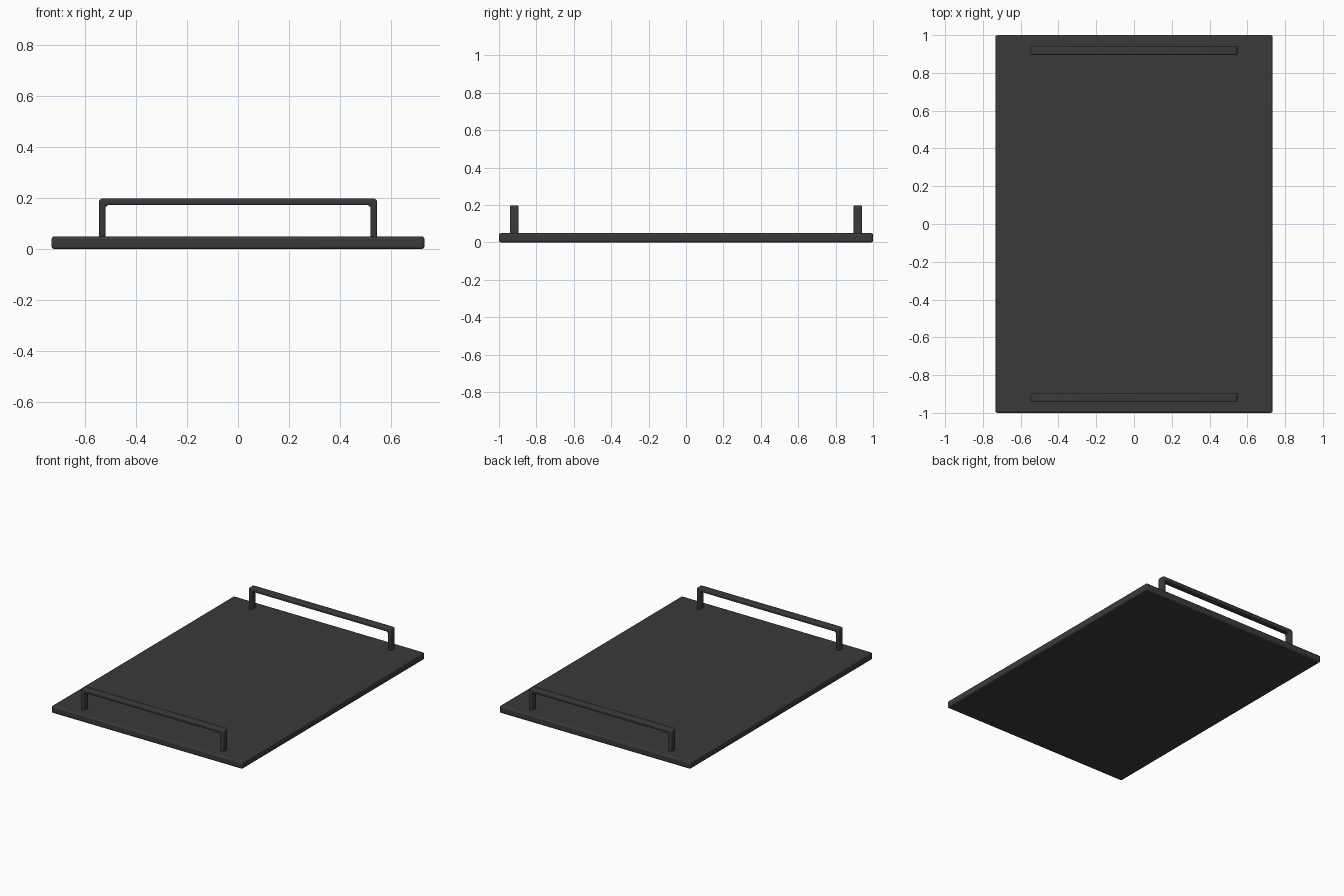
import bpy, bmesh, math

if "Cube" in bpy.data.objects:
    bpy.data.objects.remove(bpy.data.objects["Cube"])

dark = bpy.data.materials.new("dark_finish")
dark.diffuse_color = (0.042, 0.042, 0.042, 1)
dark.use_nodes = True
dark.node_tree.nodes["Principled BSDF"].inputs["Base Color"].default_value = dark.diffuse_color


def arc(cx, cz, r, a0, a1, n=4):
    """Points on an arc in the x-z plane, angles in degrees."""
    return [(cx + r * math.cos(math.radians(a0 + (a1 - a0) * i / n)),
             cz + r * math.sin(math.radians(a0 + (a1 - a0) * i / n)))
            for i in range(n + 1)]


def finish(name, bm, bevel):
    """Turn the bmesh into an object with rounded edges and smooth shading."""
    bmesh.ops.recalc_face_normals(bm, faces=bm.faces)
    mesh = bpy.data.meshes.new(name)
    bm.to_mesh(mesh)
    bm.free()
    obj = bpy.data.objects.new(name, mesh)
    bpy.context.collection.objects.link(obj)
    mesh.materials.append(dark)
    mod = obj.modifiers.new("rounded_edges", 'BEVEL')
    mod.width, mod.segments = bevel, 3
    mod.limit_method, mod.angle_limit = 'ANGLE', math.radians(40)
    bpy.ops.object.select_all(action='DESELECT')
    obj.select_set(True)
    bpy.context.view_layer.objects.active = obj
    bpy.ops.object.shade_smooth_by_angle(angle=math.radians(35))
    return obj


# Flat tray board
W, L, H = 0.733, 1.0, 0.049
bm = bmesh.new()
bmesh.ops.create_cube(bm, size=1)
for v in bm.verts:
    v.co = (v.co.x * 2 * W, v.co.y * 2 * L, (v.co.z + 0.5) * H)
finish("tray_board", bm, 0.01)

# Handles: a U-shaped outline extruded across its width
X, TOP, T, WIDTH, Z0 = 0.547, 0.198, 0.026, 0.046, 0.035
RO, RI = 0.014, 0.012
right = [(X, Z0)] + arc(X - RO, TOP - RO, RO, 0, 90)
inner = arc(X - T - RI, TOP - T - RI, RI, 90, 0) + [(X - T, Z0)]
outline = (right + [(-x, z) for x, z in reversed(right)]
           + [(-x, z) for x, z in reversed(inner)] + inner)


def handle(name, y):
    bm = bmesh.new()
    face = bm.faces.new([bm.verts.new((x, y - WIDTH / 2, z)) for x, z in outline])
    out = bmesh.ops.extrude_face_region(bm, geom=[face])
    moved = [g for g in out["geom"] if isinstance(g, bmesh.types.BMVert)]
    bmesh.ops.translate(bm, verts=moved, vec=(0, WIDTH, 0))
    finish(name, bm, 0.007)


handle("front_handle", -0.918)
handle("back_handle", 0.918)
